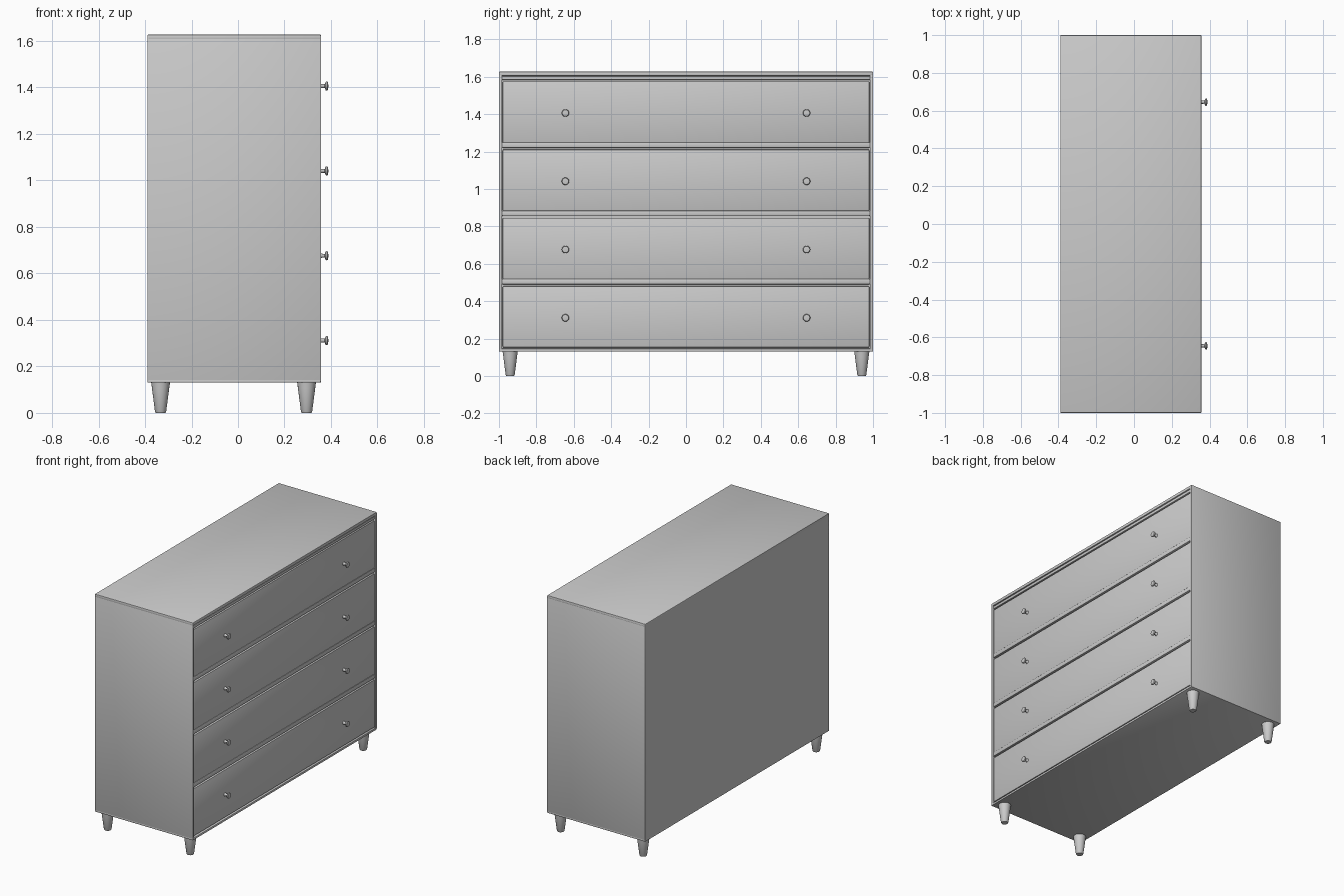
import bpy, bmesh, math
from mathutils import Matrix, Vector

cube = bpy.data.objects.get("Cube")
if cube:
    bpy.data.objects.remove(cube, do_unlink=True)

grey = bpy.data.materials.new("plain_grey")
grey.use_nodes = True
COLOUR = (0.6, 0.6, 0.6, 1)
grey.diffuse_color = COLOUR
grey.node_tree.nodes["Principled BSDF"].inputs["Base Color"].default_value = COLOUR


def finish(name, bm):
    """Turn a bmesh into a named, smooth-by-angle object."""
    bmesh.ops.recalc_face_normals(bm, faces=bm.faces)
    mesh = bpy.data.meshes.new(name)
    bm.to_mesh(mesh)
    bm.free()
    mesh.materials.append(grey)
    ob = bpy.data.objects.new(name, mesh)
    bpy.context.collection.objects.link(ob)
    bpy.ops.object.select_all(action="DESELECT")
    ob.select_set(True)
    bpy.context.view_layer.objects.active = ob
    bpy.ops.object.shade_smooth_by_angle(angle=math.radians(40))
    return ob


def box(name, x, y, z, bevel=0.0):
    """Box from (low, high) ranges, with optional rounded edges."""
    bm = bmesh.new()
    bmesh.ops.create_cube(bm, size=1)
    for v in bm.verts:
        v.co = Vector([(r[0] + r[1]) / 2 + c * (r[1] - r[0])
                       for r, c in zip((x, y, z), v.co)])
    if bevel:
        bmesh.ops.bevel(bm, geom=bm.edges[:], offset=bevel, segments=2,
                        profile=0.5, affect="EDGES")
    return finish(name, bm)


def turned(name, profile, matrix, steps=20):
    """Lathe (radius, height) points around the local z axis."""
    bm = bmesh.new()
    verts = [bm.verts.new((r, 0, h)) for r, h in profile]
    edges = [bm.edges.new(p) for p in zip(verts, verts[1:])]
    bmesh.ops.spin(bm, geom=verts + edges, axis=(0, 0, 1), cent=(0, 0, 0),
                   angle=math.tau, steps=steps)
    bmesh.ops.remove_doubles(bm, verts=bm.verts, dist=1e-4)
    bm.transform(matrix)
    return finish(name, bm)


BACK, FRONT = -0.39, 0.357
BASE, TOP = 0.13, 1.627
WALL = 0.016
inner_y = (-1 + WALL, 1 - WALL)

# Carcass: core, sides, top and bottom
box("carcass_core", (BACK, FRONT - 0.03), (-0.99, 0.99), (BASE + 0.005, TOP - 0.005))
box("top_panel", (BACK, FRONT), (-1, 1), (TOP - 0.022, TOP), 0.004)
box("bottom_panel", (BACK, FRONT), (-1, 1), (BASE, BASE + WALL), 0.004)
for side, s in (("left", 1), ("right", -1)):
    y = sorted((s, s * (1 - WALL)))
    box(side + "_side_panel", (BACK, FRONT), y, (BASE + 0.004, TOP - 0.004), 0.003)
box("top_rail", (FRONT - 0.04, FRONT - 0.004), inner_y, (1.583, 1.602), 0.003)

# Four drawer fronts, each with two knobs
PITCH = 0.365
knob = [(0, 0), (0.014, 0), (0.009, 0.006), (0.008, 0.022), (0.018, 0.026),
        (0.02, 0.031), (0.017, 0.036), (0, 0.038)]
for i in range(4):
    low = 0.153 + i * PITCH
    box(f"drawer_front_{i + 1}", (FRONT - 0.04, FRONT - 0.004),
        (inner_y[0] + 0.004, inner_y[1] - 0.004), (low, low + PITCH - 0.038), 0.004)
    if i:
        box(f"drawer_rail_{i}", (FRONT - 0.04, FRONT - 0.002), inner_y,
            (low - 0.028, low + 0.001), 0.005)
    for side, y in (("left", 0.645), ("right", -0.645)):
        place = Matrix.Translation((FRONT - 0.006, y, 0.311 + i * PITCH))
        turned(f"{side}_knob_{i + 1}", knob,
               place @ Matrix.Rotation(math.pi / 2, 4, "Y"), 16)

# Tapered feet
foot = [(0, 0), (0.021, 0), (0.024, 0.005), (0.037, 0.105), (0.041, 0.135), (0, 0.135)]
for depth, x in (("drawer_end", 0.295), ("rear", -0.333)):
    for side, y in (("left", 0.94), ("right", -0.94)):
        turned(f"{side}_{depth}_foot", foot, Matrix.Translation((x, y, 0)))
